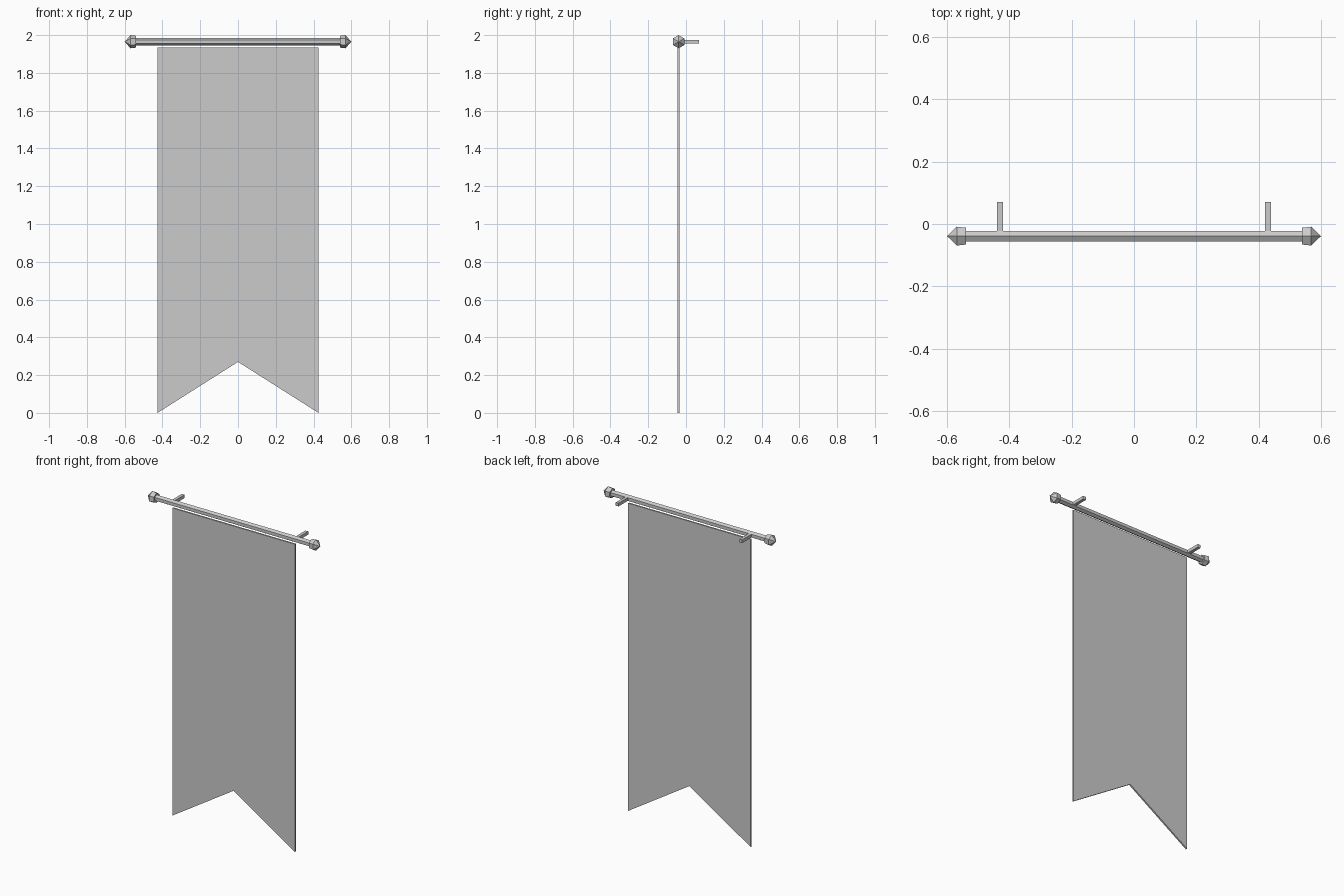
import bpy, bmesh, math

if "Cube" in bpy.data.objects:
    bpy.data.objects.remove(bpy.data.objects["Cube"])

ROD_Y, ROD_Z = -0.039, 1.965


def make_object(name, bm):
    bmesh.ops.recalc_face_normals(bm, faces=bm.faces)
    mesh = bpy.data.meshes.new(name)
    bm.to_mesh(mesh)
    bm.free()
    obj = bpy.data.objects.new(name, mesh)
    bpy.context.collection.objects.link(obj)
    return obj


def hex_lathe(name, profile):
    """Six-sided solid around the rod axis from (x, radius) pairs."""
    bm = bmesh.new()
    rings = []
    for x, r in profile:
        rings.append([bm.verts.new((x, ROD_Y + r * math.sin(i * math.pi / 3),
                                    ROD_Z + r * math.cos(i * math.pi / 3)))
                      for i in range(6)])
    for a, b in zip(rings, rings[1:]):
        for i in range(6):
            j = (i + 1) % 6
            bm.faces.new((a[i], a[j], b[j], b[i]))
    bm.faces.new(rings[0])
    bm.faces.new(rings[-1])
    bmesh.ops.remove_doubles(bm, verts=bm.verts, dist=1e-5)
    return make_object(name, bm)


def box(name, center, size):
    bm = bmesh.new()
    bmesh.ops.create_cube(bm, size=1)
    bmesh.ops.scale(bm, vec=size, verts=bm.verts)
    bmesh.ops.translate(bm, vec=center, verts=bm.verts)
    return make_object(name, bm)


# Hexagonal rod
hex_lathe("rod", [(-0.545, 0.02), (0.545, 0.02)])

# Pointed finials and wall brackets at both ends
for side, s in (("left", -1), ("right", 1)):
    hex_lathe("finial_" + side,
              [(s * 0.539, 0.031), (s * 0.569, 0.035), (s * 0.6, 0.0)])
    box("bracket_" + side, (s * 0.43, 0.02, ROD_Z), (0.02, 0.10, 0.02))

# Swallow-tailed cloth with a little thickness
outline = [(-0.426, 1.934), (-0.426, 0), (0, 0.27), (0.426, 0), (0.426, 1.934)]
bm = bmesh.new()
face = bm.faces.new([bm.verts.new((x, ROD_Y - 0.005, z)) for x, z in outline])
ext = bmesh.ops.extrude_face_region(bm, geom=[face], use_keep_orig=True)
moved = [g for g in ext["geom"] if isinstance(g, bmesh.types.BMVert)]
bmesh.ops.translate(bm, vec=(0, 0.01, 0), verts=moved)
make_object("banner_cloth", bm)
